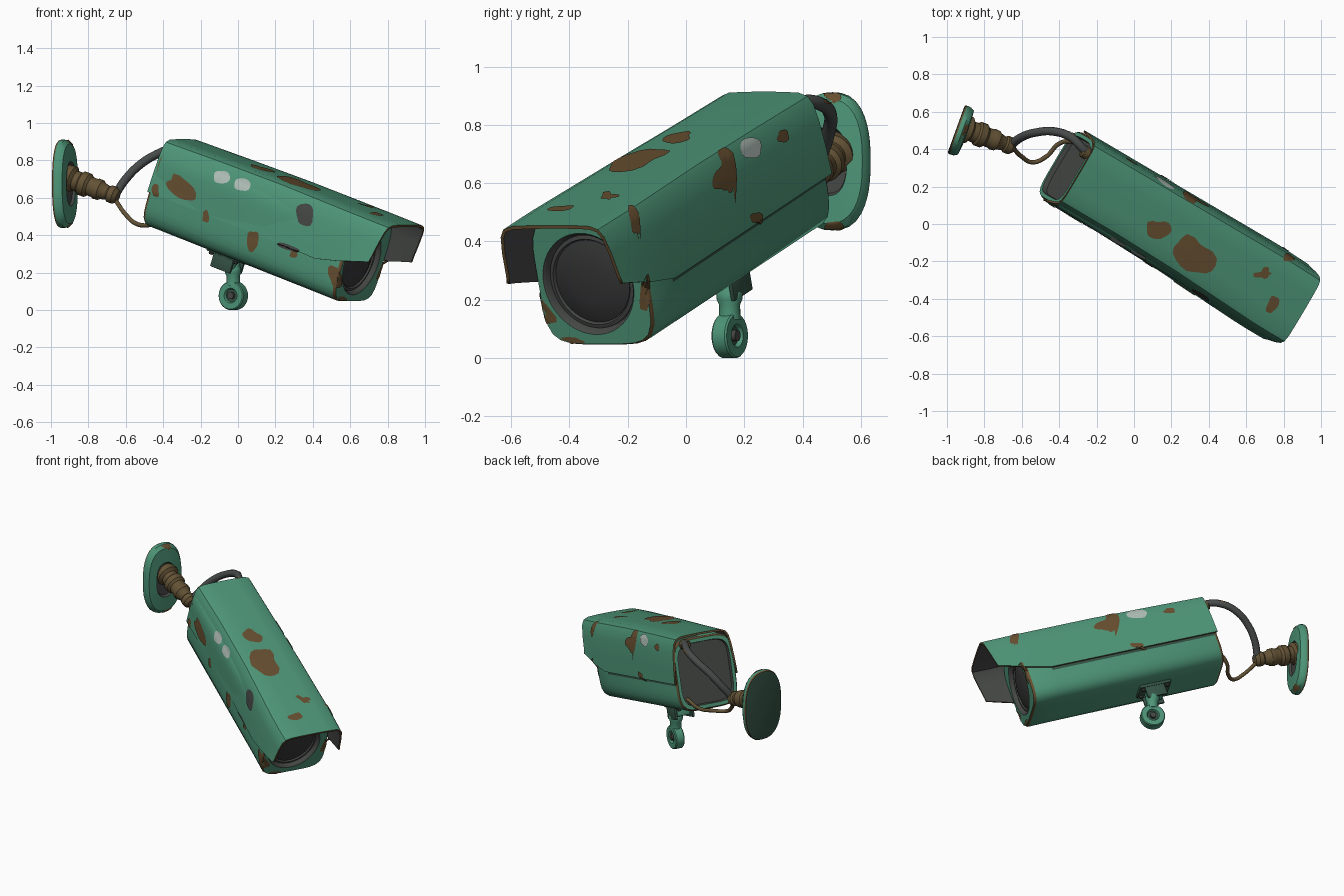
import bpy, bmesh, math, random
from mathutils import Matrix, Vector

if "Cube" in bpy.data.objects:
    bpy.data.objects.remove(bpy.data.objects["Cube"])

random.seed(4)
COLS = {"green_paint": (.075, .30, .185), "rust": (.135, .078, .03), "grey_metal": (.06, .064, .06),
        "lens_glass": (.036, .038, .036), "bare_primer": (.42, .50, .46), "brass_brown": (.125, .085, .036),
        "cable_rubber": (.062, .07, .066), "dark_green": (.035, .085, .06)}
MATS = {}
for k, c in COLS.items():
    MATS[k] = bpy.data.materials.new(k)
    MATS[k].diffuse_color = (*c, 1)
NAMES = list(COLS)
GREEN, RUST, GREY, LENS, PRIMER, BRASS, CABLE, DARK = range(8)


def finish(bm, name, matrix=None, recalc=True, angle=35):
    if recalc:
        bmesh.ops.recalc_face_normals(bm, faces=bm.faces)
    borders = [e.is_boundary for e in bm.edges]
    me = bpy.data.meshes.new(name)
    bm.to_mesh(me)
    bm.free()
    for n in NAMES:
        me.materials.append(MATS[n])
    if matrix:
        me.transform(matrix)
    me.shade_smooth()
    me.set_sharp_from_angle(angle=math.radians(angle))
    for e, border in zip(me.edges, borders):
        if border:
            e.use_edge_sharp = True
    ob = bpy.data.objects.new(name, me)
    bpy.context.collection.objects.link(ob)
    return ob


def frame(x, y, z, origin):
    m = Matrix((x, y, z)).transposed().to_4x4()
    m.translation = Vector(origin)
    return m


def loop(a, b, z, n=2, cx=0, cy=0, count=48):
    """Superellipse ring; n=2 is an ellipse, larger n is a rounded box."""
    pts = []
    for i in range(count):
        t = 2 * math.pi * i / count
        c, s = math.cos(t), math.sin(t)
        r = (abs(c / a) ** n + abs(s / b) ** n) ** (-1 / n)
        pts.append((cx + r * c, cy + r * s, z))
    return pts


def loft(name, loops, mats, matrix, caps=(GREEN, GREEN), rule=None, closed=False):
    bm = bmesh.new()
    rings = [[bm.verts.new(p) for p in l] for l in loops]
    pairs = list(zip(rings, rings[1:]))
    if closed:
        pairs.append((rings[-1], rings[0]))
    else:
        for r, m in ((rings[0], caps[0]), (rings[-1], caps[1])):
            bm.faces.new(r).material_index = m
    for k, (p, q) in enumerate(pairs):
        for i in range(len(p)):
            j = (i + 1) % len(p)
            f = bm.faces.new((p[i], p[j], q[j], q[i]))
            f.material_index = mats[k] if isinstance(mats, list) else mats
            if rule:
                f.material_index = rule(f, f.material_index, k)
    return finish(bm, name, matrix)


def lathe(name, profile, mat, start, direction, count=24):
    m = Vector(direction).to_track_quat('Z', 'Y').to_matrix().to_4x4()
    m.translation = Vector(start)
    return loft(name, [loop(r, r, z, count=count) for z, r in profile], mat, m, (mat, mat))


def box(name, size, centre, mat, matrix, bevel=.008):
    bm = bmesh.new()
    bmesh.ops.create_cube(bm, size=1)
    bmesh.ops.scale(bm, vec=size, verts=bm.verts)
    bmesh.ops.translate(bm, vec=centre, verts=bm.verts)
    bmesh.ops.bevel(bm, geom=bm.edges[:], offset=bevel, segments=2, affect='EDGES', profile=.5)
    for f in bm.faces:
        f.material_index = mat
    return finish(bm, name, matrix)


def tube(name, pts, radius, mat):
    cu = bpy.data.curves.new(name, 'CURVE')
    cu.dimensions = '3D'
    cu.bevel_depth, cu.bevel_resolution, cu.use_fill_caps = radius, 3, True
    sp = cu.splines.new('BEZIER')
    sp.bezier_points.add(len(pts) - 1)
    for b, p in zip(sp.bezier_points, pts):
        b.co = p
        b.handle_left_type = b.handle_right_type = 'AUTO'
    cu.materials.append(MATS[NAMES[mat]])
    ob = bpy.data.objects.new(name, cu)
    bpy.context.collection.objects.link(ob)


# tilted camera frame: side, up, forward
D = Vector((.816, -.481, -.32)).normalized()
S = Vector((-D.y, D.x, 0)).normalized()
U = D.cross(S)
CAM = frame(S, U, D, S * .08)

# housing with recessed back panel, rusty edges and lens well
def shell(k, z, grow=0.0):
    return loop((.206 + grow) * k, .2315 * k, z, 5, -.005 - grow, .4855)

def well(r, z):
    return loop(r, r * 1.03, z, 2, -.032, .478)

def worn(f, m, k):
    c = f.calc_center_median()
    return DARK if k == 3 and c.y > .42 and c.x > 0 else m

loft("housing",
     [shell(.84, -.63), shell(.86, -.655), shell(.96, -.655), shell(1, -.64), shell(1, .45, .01),
      shell(1, .605, .013), shell(.97, .62, .013), well(.178, .62), well(.17, .612), well(.164, .585)],
     [GREY, GREEN, RUST, GREEN, GREEN, RUST, GREEN, GREY, GREY], CAM, (GREY, GREY), worn)

# lens
loft("lens_ring", [well(.163, .575), well(.163, .595), well(.15, .598), well(.145, .588)], GREY, CAM, (GREY, GREY))
loft("lens", [well(.147, .58), well(.144, .59), well(.115, .602), well(.07, .61), well(.02, .613)],
     LENS, CAM, (LENS, LENS))

# sun hood: open shell, rusty rim and grey inside
HALF = [(.075, .757), (.14, .754), (.172, .741), (.19, .712), (.202, .65), (.211, .56)]
bm = bmesh.new()
rows = []
for d in (-.66, -.645, -.3, .1, .46, .6, .7, .805, .82):
    low = .445 + max(0, d - .46) * .25
    k = 1 - .04 * max(0, d - .6) / .22
    right = HALF + [(.217, low)]
    prof = [(-x, y) for x, y in reversed(right)] + [(0, .758)] + right
    slant = .17 if d > .8 else (.08 if d > .65 else 0)
    drop = .016 * max(0, -d) / .66
    wide = -.04 * min(1, max(0, d + .1) / .75)
    rows.append([bm.verts.new((x * k if x >= 0 else x + wide * min(1, -x / .17),
                               y - (drop if y > .5 else 0), d - slant * (.758 - y))) for x, y in prof])
for p, q in zip(rows, rows[1:]):
    for j in range(len(p) - 1):
        bm.faces.new((p[j], q[j], q[j + 1], p[j + 1]))
hood = finish(bm, "sun_hood", CAM, recalc=False)
sol = hood.modifiers.new("thickness", 'SOLIDIFY')
sol.thickness, sol.offset = .012, -1
sol.material_offset, sol.material_offset_rim = GREY, RUST

# wall plate
N = Vector((.94, -.34, 0)).normalized()
W = Vector((0, 0, 1)).cross(N)
PLATE = frame(W, Vector((0, 0, 1)), N, (-.951, .507, .675))
def oval(k, z):
    return loop(.138 * k, .237 * k, z, 2.5)
loft("wall_plate", [oval(.92, 0), oval(.98, .003), oval(1, .012), oval(.99, .035), oval(.9, .056),
                    oval(.5, .062), oval(.46, .048)],
     [DARK, RUST, GREEN, GREEN, GREEN, GREY], PLATE, (DARK, GREY))

# jointed wall arm
A, B = Vector((-.92, .515, .71)), Vector((-.64, .41, .605))
lathe("wall_arm", [(0, .07), (.04, .074), (.055, .054), (.085, .056), (.095, .066), (.13, .066), (.145, .052),
                   (.175, .052), (.185, .057), (.21, .055), (.22, .046), (.255, .038), (.265, .047),
                   (.295, .047), (.315, .03)], BRASS, A, B - A)

# cables
tube("thick_cable", [(-.66, .42, .61), (-.60, .465, .70), (-.52, .49, .78), (-.43, .495, .835), (-.34, .465, .87),
                     (-.27, .40, .88), (-.25, .38, .87)], .023, CABLE)
tube("thin_cable", [(-.65, .41, .58), (-.60, .36, .51), (-.54, .33, .46), (-.47, .36, .455), (-.40, .43, .48),
                    (-.33, .44, .52), (-.31, .43, .52)], .012, BRASS)
lathe("cable_gland", [(0, .034), (.03, .034), (.04, .026)], BRASS, Vector((-.247, .375, .86)), -D, 12)

# bracket under the housing
box("bracket_plate", (.14, .025, .21), (.01, .247, -.2), DARK, CAM)
box("bracket_clamp", (.09, .07, .1), (.01, .215, -.19), GREEN, CAM)
for sx in (-1, 1):
    box("bracket_cheek", (.016, .085, .13), (.01 + sx * .058, .205, -.19), DARK, CAM, .004)
    for sd in (-1, 1):
        lathe("bracket_bolt", [(0, .014), (.012, .014), (.016, .009)], GREY,
              CAM @ Vector((.01 + sx * .045, .236, -.2 + sd * .08)), -U, 8)

# swivel neck and eye
EYE = Vector((-.025, .15, .077))
lathe("swivel_neck", [(0, .038), (.05, .036), (.07, .044), (.09, .044), (.1, .038), (.16, .038)], GREEN,
      EYE + Vector((0, 0, .055)), (-.02, -.01, 1), 16)
EM = frame(S, Vector((0, 0, 1)), S.cross(Vector((0, 0, 1))), EYE)
EM = EM @ Matrix.Rotation(math.pi / 2, 4, 'Y')
def ring(r, z):
    return loop(r, r, z, count=32)
loft("swivel_eye", [ring(.072, -.03), ring(.077, -.024), ring(.077, .024), ring(.072, .03), ring(.04, .03),
                    ring(.034, .018), ring(.034, -.018), ring(.04, -.03)], GREEN, EM, closed=True)
loft("eye_washer", [ring(.034, -.014), ring(.034, .014)], DARK, EM, (DARK, DARK))
loft("eye_bolt", [ring(.019, -.032), ring(.019, .032)], GREY, EM, (GREY, GREY))

# paint chips: thin blobs projected on to the surfaces along the view axes
bpy.context.view_layer.update()
DG = bpy.context.evaluated_depsgraph_get()
VIEWS = {"F": (lambda a, b: (a, -3, b), Vector((0, 1, 0))), "R": (lambda a, b: (3, a, b), Vector((-1, 0, 0))),
         "T": (lambda a, b: (a, b, 3), Vector((0, 0, -1)))}

def chip(bm, view, a, b, ra, rb, rot, rough):
    origin, ray = VIEWS[view]
    n, c, s = 18, math.cos(math.radians(rot)), math.sin(math.radians(rot))
    ph = [random.uniform(0, 6.3) for _ in range(3)]

    def hit(x, y):
        ok, p, nor, *_ = bpy.context.scene.ray_cast(DG, origin(a + x * c - y * s, b + x * s + y * c), ray)
        if not ok:
            return None
        return bm.verts.new(p + nor * (.004 if nor.dot(ray) < 0 else -.004))
    rings = []
    for fr in (.35, .7, 1):
        row = []
        for i in range(n):
            t = 2 * math.pi * i / n
            w = fr * (1 + rough * (math.sin(2 * t + ph[0]) + math.sin(3 * t + ph[1]) + .6 * math.sin(5 * t + ph[2])))
            q = (abs(math.cos(t)) ** 3 + abs(math.sin(t)) ** 3) ** (-1 / 3)
            row.append(hit(ra * w * q * math.cos(t), rb * w * q * math.sin(t)))
        rings.append(row)
    mid = hit(0, 0)
    quads = [(mid, rings[0][i], rings[0][(i + 1) % n]) for i in range(n)]
    for p, q in zip(rings, rings[1:]):
        quads += [(p[i], q[i], q[(i + 1) % n], p[(i + 1) % n]) for i in range(n)]
    for f in quads:
        if all(f) and max((f[i].co - f[i - 1].co).length for i in range(len(f))) < .07:
            face = bm.faces.new(f)
            face.normal_update()
            if face.normal.dot(ray) > 0:
                face.normal_flip()

CHIPS = {
    "rust_chips": (RUST, .09, ["T .13 -.03 .06 .05 0", "T .32 -.17 .11 .085 -40", "T .70 -.26 .02 .03 0",
                   "T .82 -.18 .02 .022 0", "T .74 -.43 .025 .05 -25", "T .30 .14 .045 .02 -35",
                   "F -.30 .65 .09 .045 -40", "F -.44 .64 .02 .032 0", "F .08 .37 .032 .05 0",
                   "F -.17 .50 .018 .03 0", "F .52 .18 .03 .06 10", "F .30 .30 .02 .02 0",
                   "R .125 .62 .032 .045 -15", "R .33 .76 .02 .02 0", "R -.18 .47 .015 .045 10",
                   "R .24 .48 .02 .02 0", "R -.14 .22 .015 .06 0", "R -.40 .06 .05 .012 0",
                   "R .50 .89 .03 .018 0", "R .51 .455 .03 .014 0", "R -.27 .555 .014 .014 0"]),
    "grey_chips": (GREY, .05, ["F .36 .51 .045 .058 0", "F .27 .335 .06 .014 -20"]),
    "primer_chips": (PRIMER, .02, ["F -.085 .71 .043 .033 0", "F .025 .67 .042 .033 -10", "R .22 .72 .036 .034 0"])}
built = []
for name, (mat, rough, items) in CHIPS.items():
    bm = bmesh.new()
    for it in items:
        v, *nums = it.split()
        chip(bm, v, *map(float, nums), rough)
    bmesh.ops.delete(bm, geom=[v for v in bm.verts if not v.link_faces], context='VERTS')
    for f in bm.faces:
        f.material_index = mat
    built.append((bm, name))
for bm, name in built:
    finish(bm, name, recalc=False)

for m in bpy.data.materials:
    if m.users and not m.is_grease_pencil:
        m.use_nodes = True
        m.node_tree.nodes["Principled BSDF"].inputs["Base Color"].default_value = m.diffuse_color
